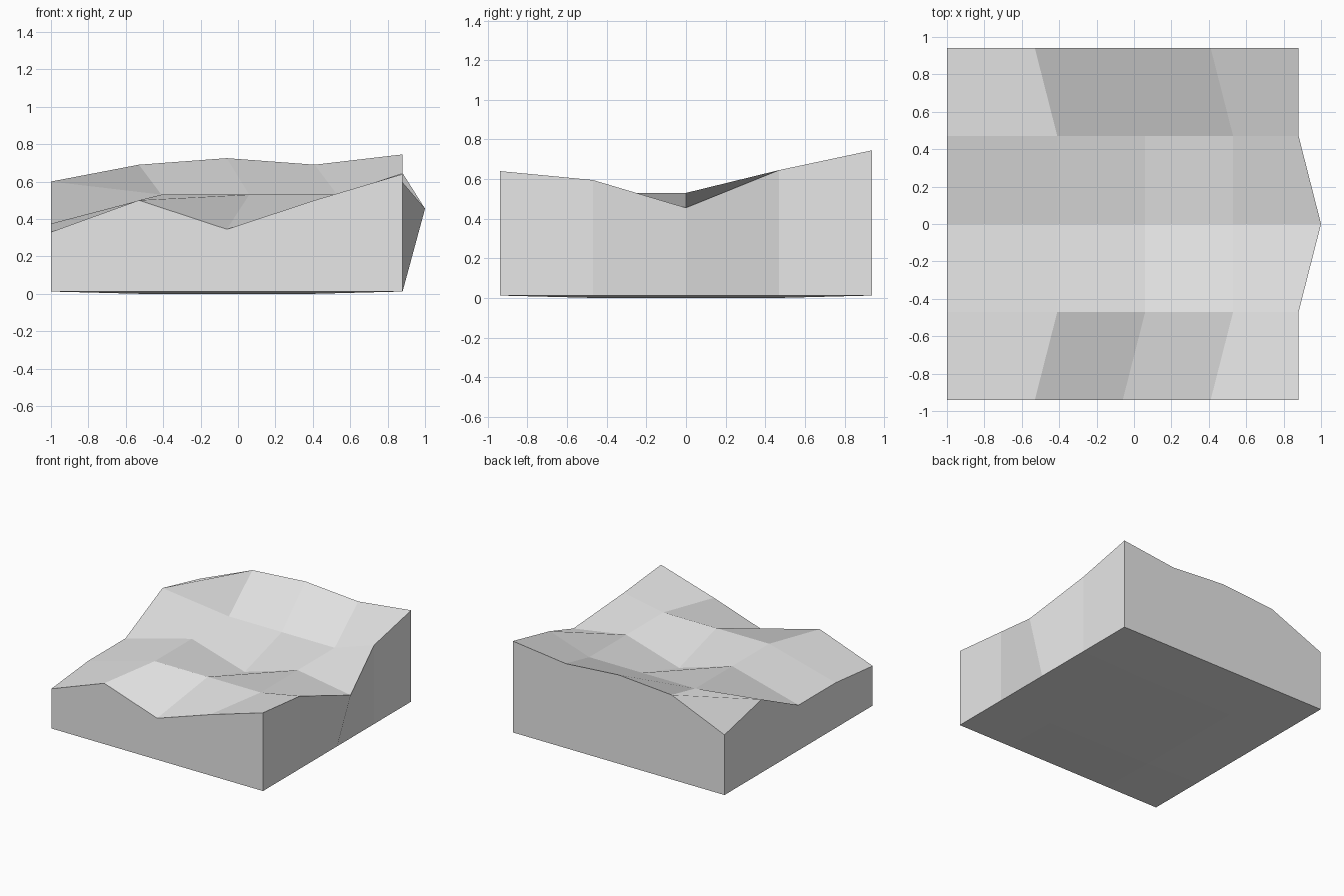
import bpy
import bmesh

cube = bpy.data.objects.get("Cube")
if cube:
    bpy.data.objects.remove(cube, do_unlink=True)

# Stone colour
stone = bpy.data.materials.new("light_grey_stone")
stone.use_nodes = True
grey = (0.8, 0.8, 0.8, 1)
stone.diffuse_color = grey
stone.node_tree.nodes["Principled BSDF"].inputs["Base Color"].default_value = grey

N = 5
STEP = 0.47
LEFT, FRONT = -1.0, -0.94
SHIFT = 0.12                      # sideways push of the inner rows

# Ground heights, one row per step from front to back
heights = [
    (0.33, 0.50, 0.345, 0.50, 0.64),
    (0.375, 0.53, 0.53, 0.53, 0.595),
    (0.375, 0.53, 0.39, 0.53, 0.455),
    (0.60, 0.53, 0.53, 0.53, 0.645),
    (0.495, 0.69, 0.725, 0.69, 0.745),
]

bm = bmesh.new()


def top_vert(i, j):
    x = LEFT + i * STEP
    inner_row = 0 < j < N - 1
    if inner_row and (0 < i < N - 1 or (i == N - 1 and j == 2)):
        x += SHIFT
    return bm.verts.new((x, FRONT + j * STEP, heights[j][i]))


def base_vert(i, j):
    inner = 0 < i < N - 1 and 0 < j < N - 1
    return bm.verts.new((LEFT + i * STEP, FRONT + j * STEP, 0 if inner else 0.012))


top = [[top_vert(i, j) for i in range(N)] for j in range(N)]
base = [[base_vert(i, j) for i in range(N)] for j in range(N)]

# Uneven ground and slightly bulged underside
for j in range(N - 1):
    for i in range(N - 1):
        for grid, order in ((top, 1), (base, -1)):
            quad = [grid[j][i], grid[j][i + 1], grid[j + 1][i + 1], grid[j + 1][i]]
            bm.faces.new(quad[::order])

# Side walls around the border
last = N - 1
border = [(i, 0) for i in range(last)] + [(last, j) for j in range(last)]
border += [(last - i, last) for i in range(last)] + [(0, last - j) for j in range(last)]
for (i, j), (k, l) in zip(border, border[1:] + border[:1]):
    bm.faces.new((base[j][i], base[l][k], top[l][k], top[j][i]))

mesh = bpy.data.meshes.new("terrain_block")
bm.to_mesh(mesh)
bm.free()
mesh.materials.append(stone)
block = bpy.data.objects.new("terrain_block", mesh)
bpy.context.collection.objects.link(block)
